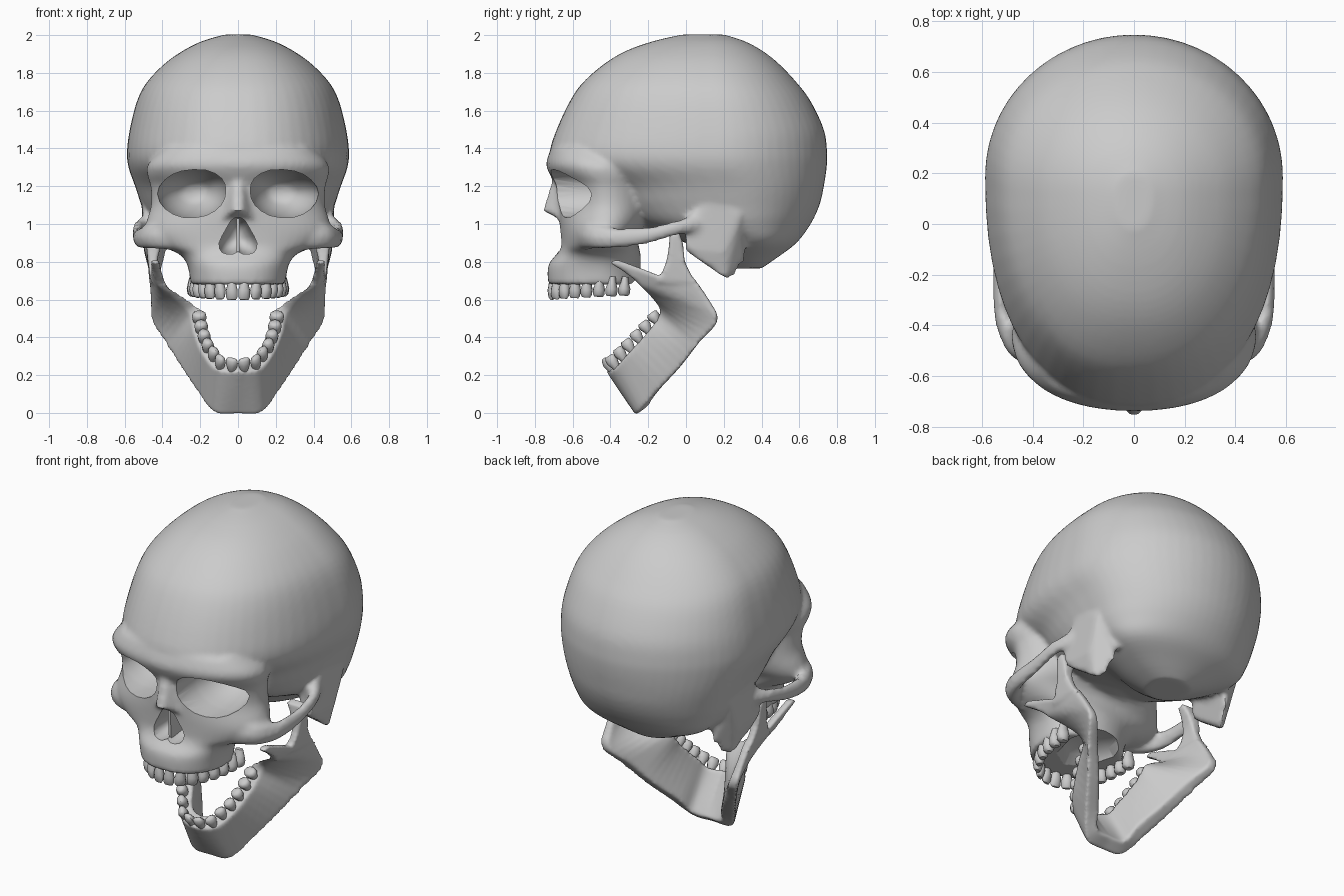
import bpy, bmesh, math
from mathutils import Vector

if "Cube" in bpy.data.objects:
    bpy.data.objects.remove(bpy.data.objects["Cube"])


def spline(rows, sub, closed=False):
    """Smoothly interpolate rows of numbers (Catmull-Rom)."""
    n, out = len(rows), []
    get = (lambda i: rows[i % n]) if closed else (lambda i: rows[max(0, min(n - 1, i))])
    for i in range(n if closed else n - 1):
        for k in range(sub):
            t = k / sub
            out.append(tuple(.5 * (2 * b + (c - a) * t + (2 * a - 5 * b + 4 * c - d) * t * t
                                   + (3 * b - a - 3 * c + d) * t ** 3)
                             for a, b, c, d in zip(get(i - 1), get(i), get(i + 1), get(i + 2))))
    return out if closed else out + [tuple(rows[-1])]


def ring(z, yf, ys, yb, w, p=2.3, n=56):
    """Horizontal section: squarer front half, round back half."""
    out = []
    for i in range(n):
        a = 2 * math.pi * i / n
        s, c = math.sin(a), math.cos(a)
        e = 2 / p if c > 0 else 1
        x = w * math.copysign(abs(s) ** e, s)
        y = ys - (ys - yf) * abs(c) ** e if c > 0 else ys + (yb - ys) * abs(c)
        out.append((x, y, z))
    return out


def loft(bm, rings):
    vs = [[bm.verts.new(p) for p in r] for r in rings]
    n = len(vs[0])
    for a, b in zip(vs, vs[1:]):
        for i in range(n):
            j = (i + 1) % n
            bm.faces.new((a[i], a[j], b[j], b[i]))
    bm.faces.new(vs[0])
    bm.faces.new(vs[-1][::-1])


def hull(bm, pts, mirror=True):
    for s in ((1, -1) if mirror else (1,)):
        vs = [bm.verts.new((s * p[0], p[1], p[2])) for p in pts]
        res = bmesh.ops.convex_hull(bm, input=vs)
        junk = {g for k in ("geom_interior", "geom_unused") for g in res[k]
                if isinstance(g, bmesh.types.BMVert)}
        bmesh.ops.delete(bm, geom=list(junk), context='VERTS')


def chain(bm, stations):
    for a, b in zip(stations, stations[1:]):
        hull(bm, a + b)


def blob(c, rx, ry, rz):
    """Points on an ellipsoid, for hulls."""
    pts = []
    for lat in (-90, -45, 0, 45, 90):
        for k in range(8):
            la, lo = math.radians(lat), k * math.pi / 4
            pts.append((c[0] + rx * math.cos(la) * math.cos(lo),
                        c[1] + ry * math.cos(la) * math.sin(lo), c[2] + rz * math.sin(la)))
            if abs(lat) == 90:
                break
    return pts


def plates(bm, rows):
    """Bar of four-cornered sections: two outer points and an inward offset per row."""
    st = []
    for r in spline([a + b + c for a, b, c in rows], 4):
        a, b, o = Vector(r[:3]), Vector(r[3:6]), Vector(r[6:])
        st.append([tuple(q) for q in (a, b, a + o, b + o)])
    chain(bm, st)


def make(name, bm):
    bmesh.ops.recalc_face_normals(bm, faces=bm.faces)
    me = bpy.data.meshes.new(name)
    bm.to_mesh(me)
    bm.free()
    ob = bpy.data.objects.new(name, me)
    bpy.context.collection.objects.link(ob)
    return ob


def activate(ob):
    bpy.ops.object.select_all(action='DESELECT')
    ob.select_set(True)
    bpy.context.view_layer.objects.active = ob


def fuse(ob, voxel, smooth):
    """Melt overlapping solids into one rounded bone."""
    m = ob.modifiers.new("fuse", 'REMESH')
    m.mode, m.voxel_size = 'VOXEL', voxel
    m = ob.modifiers.new("soften", 'SMOOTH')
    m.factor, m.iterations = 0.5, smooth
    activate(ob)
    for name in ("fuse", "soften"):
        bpy.ops.object.modifier_apply(modifier=name)


def shade(ob, deg):
    activate(ob)
    bpy.ops.object.shade_smooth_by_angle(angle=math.radians(deg))


# Braincase: z, front y, back y, half width
bm = bmesh.new()
case = [(.765, .16, .40, .12), (.82, .08, .48, .25), (.90, 0, .585, .40), (1.0, -.28, .66, .475),
        (1.1, -.42, .707, .512), (1.2, -.51, .73, .545), (1.30, -.68, .745, .58),
        (1.38, -.72, .747, .588), (1.5, -.685, .73, .573), (1.65, -.615, .66, .535),
        (1.75, -.545, .585, .483), (1.85, -.43, .49, .387), (1.92, -.31, .40, .287),
        (1.97, -.165, .305, .185), (2.003, -.02, .2, .07)]
loft(bm, [ring(z, f, f + .62 * (b - f), b, w, 2.3) for z, f, b, w in spline(case, 4)])

# Face and upper jaw block: z, front, widest, back y, half width, squareness
face = [(.68, -.73, -.46, -.25, .25, 2.3), (.78, -.73, -.46, -.24, .267, 2.3),
        (.84, -.685, -.45, -.24, .31, 2.3), (.88, -.665, -.45, -.25, .40, 2.2),
        (.94, -.665, -.42, -.25, .48, 2.1), (1.0, -.67, -.42, -.2, .487, 2),
        (1.1, -.68, -.42, -.15, .46, 1.75), (1.2, -.69, -.43, -.15, .463, 1.75),
        (1.26, -.72, -.44, -.15, .48, 2), (1.32, -.74, -.45, -.2, .475, 2.2),
        (1.40, -.715, -.48, -.2, .40, 2.3)]
loft(bm, [ring(*r) for r in spline(face, 3)])

# Skull base, nasal bone, mastoids, cheek arches
hull(bm, blob((0, -.1, 1.06), .25, .3, .12), False)
hull(bm, [(s * x, y, z) for s in (1, -1) for x, y, z in
          [(.015, -.70, 1.25), (.05, -.66, 1.25), (.022, -.755, 1.07), (.09, -.665, 1.025),
           (.09, -.55, 1.025), (.05, -.55, 1.25)]], False)
hull(bm, [(.50, 0, 1.04), (.40, 0, 1.0), (.51, .29, 1.05), (.36, .33, .95), (.495, 0, .86),
          (.42, 0, .86), (.46, .21, .71), (.42, .24, .70), (.40, .31, .80), (.497, .2, .85),
          (.51, .15, 1.12)])
arch = [(.33, -.54, .94, .05, .08), (.45, -.49, .935, .05, .07), (.515, -.38, .925, .035, .055),
        (.531, -.2, .94, .028, .045), (.525, -.05, .98, .03, .04), (.48, .06, 1.0, .04, .05)]
chain(bm, [blob(r[:3], r[3], r[3], r[4]) for r in spline(arch, 3)])
skull = make("skull", bm)
fuse(skull, .016, 4)

# Cutter: eye sockets, nose opening, palate
bm = bmesh.new()
eye = spline([(.065, 1.17), (.085, 1.24), (.17, 1.285), (.30, 1.28), (.385, 1.235), (.43, 1.16),
              (.385, 1.08), (.29, 1.035), (.17, 1.045), (.09, 1.10)], 2, True)
depth = spline([(-.52, 1), (-.42, .9), (-.33, .7), (-.26, .4), (-.24, .1)], 3)
for s in (1, -1):
    loft(bm, [[(s * (.25 - (1 - k) * .03 + (x - .25) * k), y, 1.165 + (z - 1.165) * k)
               for x, z in eye] for y, k in [(-.9, 1)] + depth])
half = [(.035, 1.02), (.065, .97), (.10, .90), (.085, .85), (.03, .84)]
pear = spline([(0, 1.035)] + half + [(0, .855)] + [(-x, z) for x, z in half[::-1]], 2, True)
loft(bm, [[(x * k, y, .93 + (z - .93) * k) for x, z in pear]
          for y, k in ((-.9, 1), (-.62, 1), (-.54, .85), (-.48, .6), (-.46, .2))])
hull(bm, blob((0, -.36, .66), .17, .26, .09), False)
cutter = make("cutter", bm)
cutter.hide_render = True
m = skull.modifiers.new("openings", 'BOOLEAN')
m.operation, m.object, m.solver = 'DIFFERENCE', cutter, 'EXACT'
activate(skull)
bpy.ops.object.modifier_apply(modifier="openings")
bpy.data.objects.remove(cutter)
shade(skull, 45)

# Nasal septum
bm = bmesh.new()
hull(bm, [(s * .008, y, z) for s in (1, -1) for y, z in
          [(-.66, 1.03), (-.45, 1.03), (-.45, .85), (-.65, .85)]], False)
make("nasal_septum", bm)

# Lower jaw: body from chin to ramus, then coronoid and condyle
bm = bmesh.new()
plates(bm, [((0, -.425, .22), (0, -.268, -.008), (0, .07, .05)),
            ((.11, -.385, .23), (.125, -.255, -.002), (-.03, .065, .05)),
            ((.185, -.31, .31), (.21, -.165, .10), (-.075, .03, .03)),
            ((.235, -.2, .43), (.305, -.035, .24), (-.08, .01, .01)),
            ((.255, -.135, .53), (.39, .07, .37), (-.075, 0, .01)),
            ((.34, -.18, .61), (.46, .168, .49), (-.06, 0, 0)),
            ((.41, -.23, .66), (.465, .12, .60), (-.05, 0, 0)),
            ((.44, -.26, .70), (.47, .045, .71), (-.05, 0, 0))])
plates(bm, [((.42, -.23, .66), (.465, -.08, .70), (-.05, 0, 0)),
            ((.445, -.29, .72), (.465, -.20, .75), (-.05, 0, 0)),
            ((.46, -.41, .80), (.465, -.36, .81), (-.045, 0, 0))])
plates(bm, [((.46, -.15, .69), (.47, .05, .69), (-.05, 0, 0)),
            ((.475, -.105, .80), (.48, -.005, .80), (-.05, 0, 0)),
            ((.485, -.09, .89), (.485, -.015, .89), (-.08, 0, 0)),
            ((.49, -.085, .95), (.49, -.04, .965), (-.11, 0, 0))])
jaw = make("lower_jaw", bm)
fuse(jaw, .012, 6)
shade(jaw, 60)


def teeth(name, path, count, axis_at, length):
    """Tapered crowns at even spacing along half an arch, mirrored."""
    bm = bmesh.new()
    path = [Vector(p) for p in path]
    seg = [(b - a).length for a, b in zip(path, path[1:])]
    pitch = sum(seg) / count
    for i in range(count):
        d, k = (i + .5) * pitch, 0
        while d > seg[k]:
            d -= seg[k]
            k += 1
        t = (path[k + 1] - path[k]).normalized()
        p, u = path[k] + t * d, i / (count - 1)
        ax = Vector(axis_at).normalized()
        nrm = ax.cross(t).normalized()
        t = nrm.cross(ax)
        ln = length * (1.1 - .25 * u)
        wide, deep, tip = pitch * .48, pitch * (.38 + .2 * u), .35 + .4 * u
        for s in (1, -1):
            rings = []
            for h, kw, kd in ((-.35, .5, .6), (.1, .7, .85), (.5, 1, 1), (.85, .95, .5 + tip / 2),
                              (1, .7, tip * .8)):
                qs = [p + ax * (h * ln) + t * (math.cos(j * math.pi / 5) * wide * kw)
                      + nrm * (math.sin(j * math.pi / 5) * deep * kd) for j in range(10)]
                rings.append([(s * q.x, q.y, q.z) for q in qs])
            loft(bm, rings)
    shade(make(name, bm), 50)


teeth("upper_teeth", [(0, -.71, .695), (.08, -.695, .695), (.16, -.63, .695), (.21, -.52, .695),
                      (.232, -.42, .695), (.235, -.29, .695)], 8, (0, -.08, -1), .088)
teeth("lower_teeth", [(0, -.405, .225), (.09, -.375, .24), (.155, -.30, .32), (.19, -.22, .41),
                      (.21, -.13, .51)], 7, (0, -.58, .81), .065)
